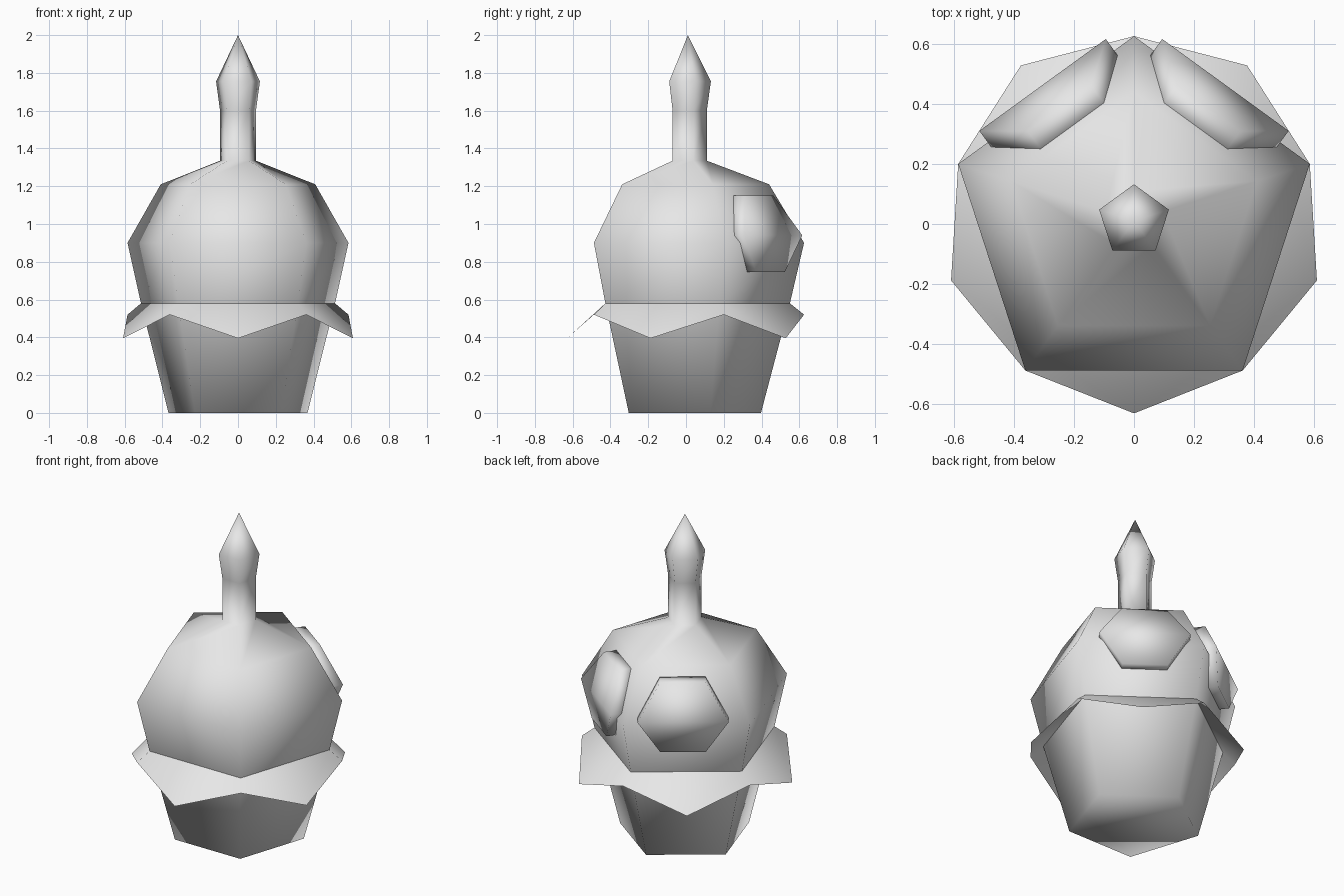
import bpy
import bmesh
import math

cube = bpy.data.objects.get("Cube")
if cube:
    bpy.data.objects.remove(cube, do_unlink=True)

SIDES = 5
CENTRE_Y = 0.01

grey = bpy.data.materials.new("light_grey")
grey.use_nodes = True
grey.diffuse_color = (0.8, 0.8, 0.8, 1)
grey.node_tree.nodes["Principled BSDF"].inputs["Base Color"].default_value = (0.8, 0.8, 0.8, 1)


def polar(radius, step, z):
    """Point on a pentagon ring; half steps lie midway between corners."""
    a = math.radians(90) + math.tau * step / SIDES
    return (radius * math.cos(a), CENTRE_Y + radius * math.sin(a), z)


def finish(name, bm, recalc=True):
    if recalc:
        bmesh.ops.recalc_face_normals(bm, faces=bm.faces)
    mesh = bpy.data.meshes.new(name)
    bm.to_mesh(mesh)
    bm.free()
    mesh.materials.append(grey)
    mesh.shade_smooth()
    obj = bpy.data.objects.new(name, mesh)
    bpy.context.collection.objects.link(obj)
    return obj


def bridge(bm, low, high):
    n = len(low)
    for i in range(n):
        j = (i + 1) % n
        bm.faces.new((low[i], low[j], high[j], high[i]))


# Cup, bulb and pointed stem as one five-sided lathe: (radius, height)
profile = [(0.387, 0), (0.54, 0.58), (0.615, 0.9), (0.43, 1.21),
           (0.1, 1.335), (0.1, 1.6), (0.122, 1.755)]
bm = bmesh.new()
rings = [[bm.verts.new(polar(r, i, z)) for i in range(SIDES)] for r, z in profile]
for low, high in zip(rings, rings[1:]):
    bridge(bm, low, high)
bm.faces.new(rings[0])
tip = bm.verts.new((0, CENTRE_Y, 2))
for i in range(SIDES):
    bm.faces.new((rings[-1][i], rings[-1][(i + 1) % SIDES], tip))
finish("body", bm)

# Flared skirt with a drooping point between each pair of corners
bm = bmesh.new()
inner = [bm.verts.new(polar(0.54, i, 0.58)) for i in range(SIDES)]
corner = [bm.verts.new(polar(0.615, i, 0.52)) for i in range(SIDES)]
droop = [bm.verts.new(polar(0.64, i + 0.5, 0.395)) for i in range(SIDES)]
for i in range(SIDES):
    j = (i + 1) % SIDES
    bm.faces.new((inner[i], corner[i], droop[i]))
    bm.faces.new((inner[i], droop[i], inner[j]))
    bm.faces.new((inner[j], droop[i], corner[j]))
finish("skirt", bm, recalc=False)

# Raised hexagonal eye plates on the two rear faces:
# (offset along the face, height, outward distance)
outline = [(-0.15, 0.745, 0.525), (0.11, 0.745, 0.525), (0.24, 0.94, 0.545),
           (0.11, 1.15, 0.45), (-0.15, 1.15, 0.45), (-0.28, 0.94, 0.545)]
ca, sa = math.cos(math.radians(54)), math.sin(math.radians(54))
for side, name in ((1, "left_eye"), (-1, "right_eye")):
    bm = bmesh.new()
    loops = []
    for sink in (0.09, 0):
        loops.append([bm.verts.new((side * (t * sa + (n - sink) * ca),
                                    CENTRE_Y - t * ca + (n - sink) * sa, z))
                      for t, z, n in outline])
    bridge(bm, *loops)
    bm.faces.new(loops[0])
    # Front split at the widest line so each half stays flat
    f = loops[1]
    bm.faces.new((f[0], f[1], f[2], f[5]))
    bm.faces.new((f[5], f[2], f[3], f[4]))
    finish(name, bm)
